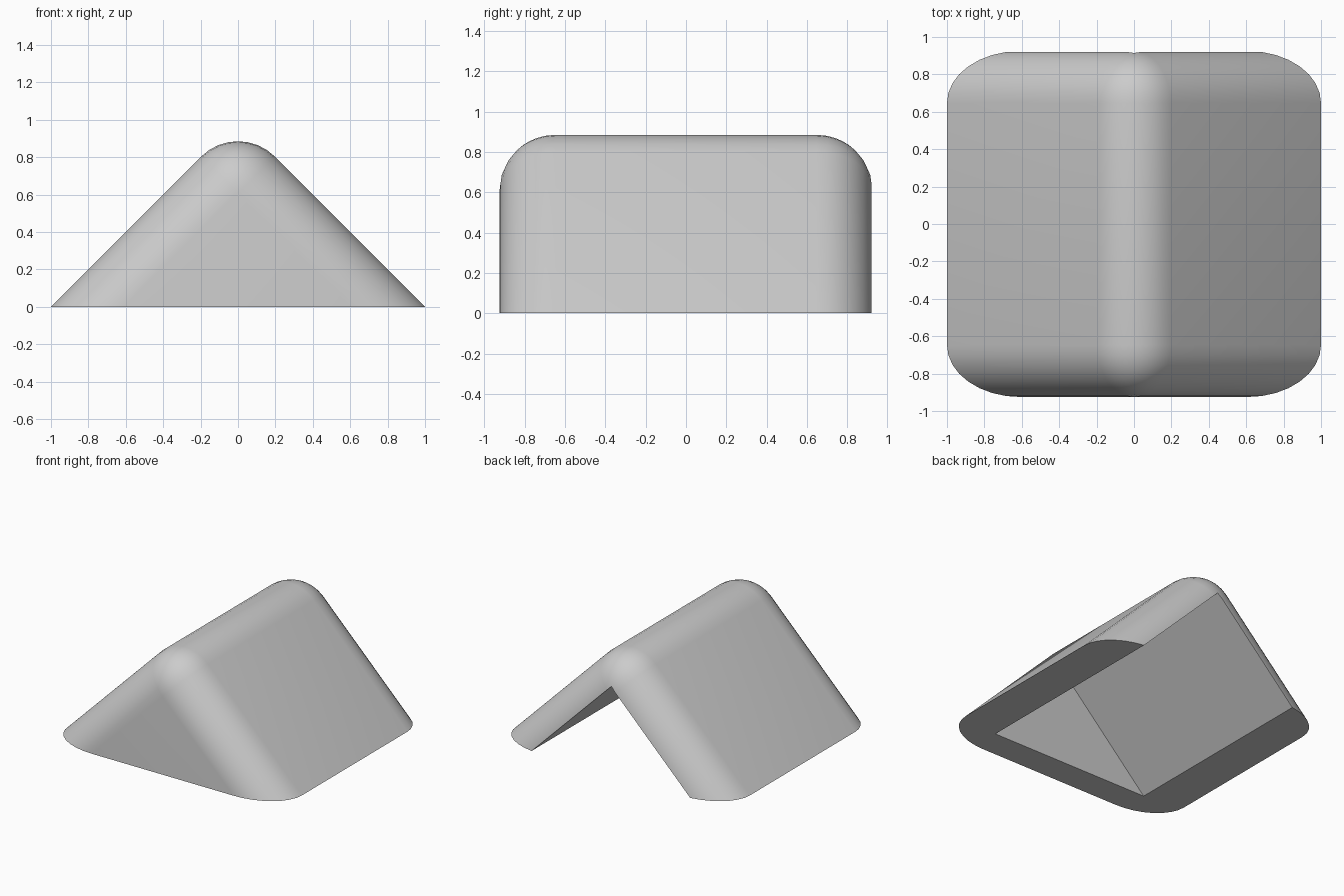
import bpy, bmesh, math
from mathutils import Matrix

cube = bpy.data.objects.get("Cube")
if cube:
    bpy.data.objects.remove(cube, do_unlink=True)

DEPTH = 1.85      # full front-to-back length
RADIUS = 0.278    # rounding of the outer edges
INNER = 0.68      # half width and height of the hollow
FRONT = -0.705    # inside of the closed front wall

grey = bpy.data.materials.new("mid_grey")
grey.use_nodes = True
grey.diffuse_color = (0.6, 0.6, 0.6, 1)
grey.node_tree.nodes["Principled BSDF"].inputs["Base Color"].default_value = (0.6, 0.6, 0.6, 1)


def make_object(name, bm):
    bmesh.ops.recalc_face_normals(bm, faces=bm.faces)
    mesh = bpy.data.meshes.new(name)
    bm.to_mesh(mesh)
    bm.free()
    mesh.materials.append(grey)
    obj = bpy.data.objects.new(name, mesh)
    bpy.context.collection.objects.link(obj)
    return obj


# Outer shell: rounded box stood on its edge and cut flat at the ground
side = 2.2
bm = bmesh.new()
bmesh.ops.create_cube(bm, size=1)
bmesh.ops.scale(bm, vec=(side, DEPTH, side), verts=bm.verts)
bmesh.ops.bevel(bm, geom=bm.edges[:], offset=RADIUS, offset_type='OFFSET',
                segments=8, profile=0.5, affect='EDGES')
bmesh.ops.rotate(bm, matrix=Matrix.Rotation(math.pi / 4, 3, 'Y'), verts=bm.verts)
bmesh.ops.translate(bm, vec=(0, 0, 1 - side / math.sqrt(2)), verts=bm.verts)
bmesh.ops.bisect_plane(bm, geom=bm.verts[:] + bm.edges[:] + bm.faces[:],
                       plane_co=(0, 0, 0), plane_no=(0, 0, 1), clear_inner=True)
bmesh.ops.holes_fill(bm, edges=[e for e in bm.edges if e.is_boundary])
shell = make_object("wedge_shell", bm)

# Hollow: triangular prism open at the base and the back
drop = 0.2
bm = bmesh.new()
profile = [(-INNER - drop, -drop), (INNER + drop, -drop), (0, INNER)]
face = bm.faces.new([bm.verts.new((x, FRONT, z)) for x, z in profile])
extruded = bmesh.ops.extrude_face_region(bm, geom=[face])["geom"]
bmesh.ops.translate(bm, vec=(0, DEPTH, 0),
                    verts=[v for v in extruded if isinstance(v, bmesh.types.BMVert)])
hollow = make_object("hollow_cutter", bm)
hollow.hide_render = True

cut = shell.modifiers.new("hollow", 'BOOLEAN')
cut.operation = 'DIFFERENCE'
cut.solver = 'EXACT'
cut.object = hollow

# Apply the cut, then smooth the rounded edges only
bpy.ops.object.select_all(action='DESELECT')
shell.select_set(True)
bpy.context.view_layer.objects.active = shell
bpy.ops.object.modifier_apply(modifier=cut.name)
bpy.data.objects.remove(hollow, do_unlink=True)
bpy.ops.object.shade_smooth_by_angle(angle=math.radians(30))
